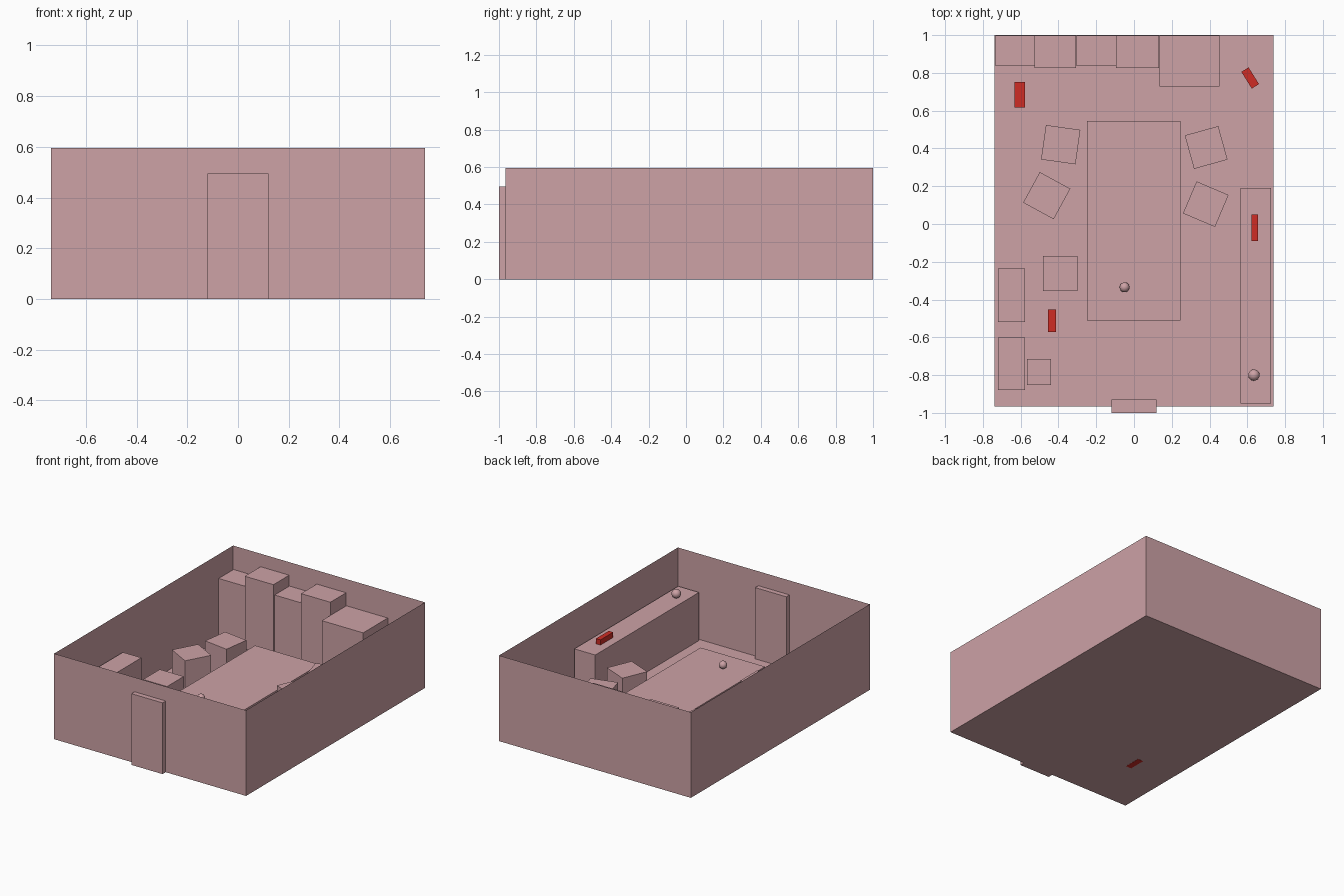
import bpy, bmesh
from math import radians
from mathutils import Matrix

cube = bpy.data.objects.get("Cube")
if cube:
    bpy.data.objects.remove(cube, do_unlink=True)


def material(name, rgb):
    m = bpy.data.materials.new(name)
    m.use_nodes = True
    colour = (*rgb, 1.0)
    m.diffuse_color = colour
    m.node_tree.nodes["Principled BSDF"].inputs["Base Color"].default_value = colour
    return m


PINK = material("dusty pink", (0.61, 0.36, 0.38))
RED = material("bright red", (0.62, 0.025, 0.018))


def finish(name, bm, mat):
    mesh = bpy.data.meshes.new(name)
    bm.to_mesh(mesh)
    bm.free()
    mesh.materials.append(mat)
    ob = bpy.data.objects.new(name, mesh)
    bpy.context.collection.objects.link(ob)
    return ob


def box(name, centre, size, bottom=0.0, angle=0.0, mat=PINK, open_top=False):
    """Box standing on the height 'bottom', turned about z."""
    bm = bmesh.new()
    place = (Matrix.Translation((*centre, bottom + size[2] / 2))
             @ Matrix.Rotation(radians(angle), 4, "Z")
             @ Matrix.Diagonal((*size, 1)))
    bmesh.ops.create_cube(bm, size=1, matrix=place)
    if open_top:
        bm.normal_update()
        top = [f for f in bm.faces if f.normal.z > 0.9]
        bmesh.ops.delete(bm, geom=top, context="FACES_ONLY")
    return finish(name, bm, mat)


def span(name, x0, x1, y0, y1, height):
    return box(name, ((x0 + x1) / 2, (y0 + y1) / 2), (x1 - x0, y1 - y0, height))


def ball(name, x, y, z, radius):
    bm = bmesh.new()
    bmesh.ops.create_uvsphere(bm, u_segments=24, v_segments=14, radius=radius,
                              matrix=Matrix.Translation((x, y, z + radius)))
    for f in bm.faces:
        f.smooth = True
    return finish(name, bm, PINK)


# Room shell: floor and four thin walls, open above
box("room_shell", (0, 0.0175), (1.475, 1.965, 0.595), open_top=True)
span("door", -0.12, 0.12, -1.0, -0.93, 0.495)

# Central table and long side counter
TABLE, COUNTER = 0.205, 0.335
span("table", -0.25, 0.245, -0.51, 0.545, TABLE)
span("counter", 0.565, 0.725, -0.95, 0.19, COUNTER)

# Cabinets along the back wall
x = -0.735
for i, (width, depth, height) in enumerate([
        (0.208, 0.163, 0.43), (0.222, 0.173, 0.505), (0.21, 0.163, 0.43),
        (0.228, 0.173, 0.5), (0.32, 0.27, 0.41)]):
    span(f"back_cabinet_{i + 1}", x + 0.001, x + width - 0.001,
         0.999 - depth, 0.999, height)
    x += width

# Low cabinets and bin beside the left-hand wall
span("side_cabinet_rear", -0.72, -0.578, -0.52, -0.235, 0.33)
span("side_cabinet_front", -0.72, -0.578, -0.88, -0.6, 0.33)
span("bin", -0.567, -0.44, -0.852, -0.715, 0.2)

# Stools around the table
for i, (sx, sy, turn) in enumerate([
        (-0.388, 0.42, -8), (-0.462, 0.15, -28.5), (-0.39, -0.262, 0),
        (0.382, 0.405, 15.5), (0.38, 0.105, -23)]):
    box(f"stool_{i + 1}", (sx, sy), (0.184, 0.184, 0.25), angle=turn)

# Small balls resting on the furniture
ball("table_ball", -0.05, -0.335, TABLE, 0.026)
ball("counter_ball", 0.635, -0.8, COUNTER, 0.03)

# Red blocks
box("red_block_counter", (0.64, -0.02), (0.034, 0.14, 0.036), COUNTER, mat=RED)
box("red_block_rear", (-0.605, 0.685), (0.055, 0.135, 0.04), 0.001, mat=RED)
box("red_block_front", (-0.435, -0.512), (0.042, 0.12, 0.04), -0.001, mat=RED)
box("red_block_corner", (0.615, 0.773), (0.045, 0.104, 0.04), 0.001, 32, RED)
